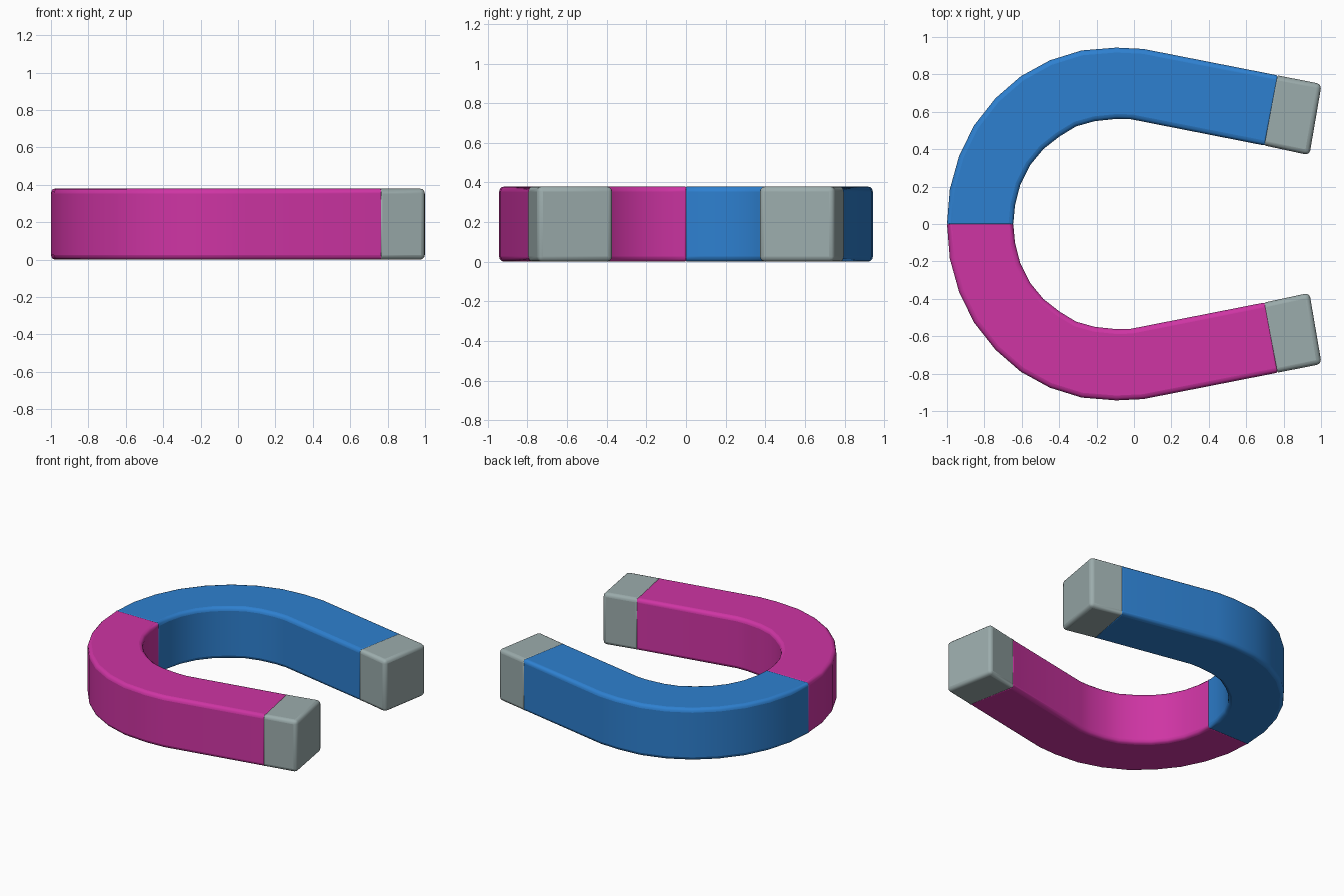
import bpy, bmesh, math

if "Cube" in bpy.data.objects:
    bpy.data.objects.remove(bpy.data.objects["Cube"])

HEIGHT = 0.38
BEVEL = 0.026

# Half outline of the horseshoe in plan (y > 0), from the seam to the tip cap
OUTER = [(-1.0, 0), (-.985, .185), (-.935, .365), (-.855, .527), (-.74, .673),
         (-.605, .79), (-.45, .875), (-.28, .928), (-.095, .943), (.05, .936), (.767, .795)]
INNER = [(-.645, 0), (-.636, .1), (-.608, .21), (-.555, .315), (-.485, .4),
         (-.4, .467), (-.31, .522), (-.21, .55), (-.095, .562), (-.015, .56), (.697, .42)]
TIP_OUTER = [OUTER[-1], (1.003, .748)]
TIP_INNER = [INNER[-1], (.938, .368)]


def material(name, rgb):
    m = bpy.data.materials.new(name)
    m.diffuse_color = (*rgb, 1)
    m.use_nodes = True
    m.node_tree.nodes["Principled BSDF"].inputs["Base Color"].default_value = m.diffuse_color
    return m


magenta = material("magenta paint", (.62, .035, .37))
blue = material("blue paint", (.027, .216, .63))
steel = material("grey steel", (.33, .413, .413))


def bar(name, outer, inner, side, mat, start_w, end_w):
    """Square bar swept along a plan outline; end edges get their own bevel weight."""
    bm = bmesh.new()
    weight = bm.edges.layers.float.new("bevel_weight_edge")
    rings = []
    for o, i in zip(outer, inner):
        corners = [(o, 0), (i, 0), (i, HEIGHT), (o, HEIGHT)]
        rings.append([bm.verts.new((p[0], p[1] * side, z)) for p, z in corners])
    for a, b in zip(rings, rings[1:]):
        for k in range(4):
            n = (k + 1) % 4
            e_face = bm.faces.new((a[k], a[n], b[n], b[k]))
            bm.edges.get((a[k], b[k]))[weight] = 1.0
    for ring, w in ((rings[0], start_w), (rings[-1], end_w)):
        bm.faces.new(ring)
        for k in range(4):
            bm.edges.get((ring[k], ring[(k + 1) % 4]))[weight] = w
    bmesh.ops.recalc_face_normals(bm, faces=bm.faces)
    mesh = bpy.data.meshes.new(name)
    bm.to_mesh(mesh)
    bm.free()
    mesh.materials.append(mat)
    ob = bpy.data.objects.new(name, mesh)
    bpy.context.collection.objects.link(ob)
    bev = ob.modifiers.new("soft edges", 'BEVEL')
    bev.limit_method = 'WEIGHT'
    bev.width = BEVEL
    bev.segments = 3
    bpy.ops.object.select_all(action='DESELECT')
    ob.select_set(True)
    bpy.context.view_layer.objects.active = ob
    bpy.ops.object.shade_smooth_by_angle(angle=math.radians(35))
    return ob


# Two painted arms, each with a bare steel pole tip
for label, side, paint in (("back", 1, blue), ("front", -1, magenta)):
    bar(label + "_arm", OUTER, INNER, side, paint, .25, .25)
    bar(label + "_pole_tip", TIP_OUTER, TIP_INNER, side, steel, .25, 1.0)
